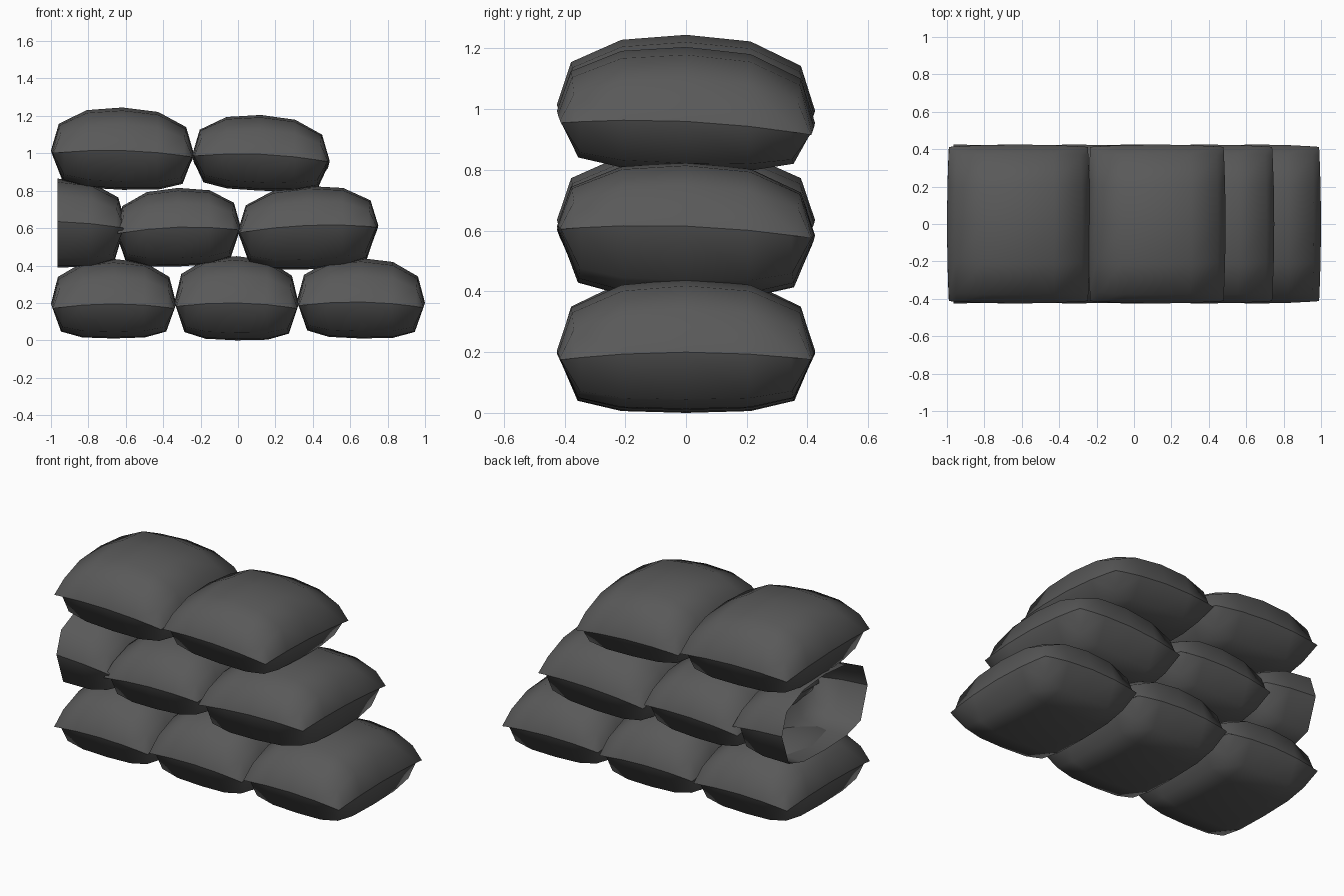
import bpy
import bmesh

cube = bpy.data.objects.get("Cube")
if cube:
    bpy.data.objects.remove(cube, do_unlink=True)

# Dark cloth
cloth = bpy.data.materials.new("dark_grey_cloth")
cloth.use_nodes = True
colour = (0.10, 0.10, 0.10, 1)
cloth.diffuse_color = colour
bsdf = cloth.node_tree.nodes["Principled BSDF"]
bsdf.inputs["Base Color"].default_value = colour
bsdf.inputs["Roughness"].default_value = 0.9

# Half profiles of a stuffed bag: (distance from centre, fullness)
TOP = [(0, 1), (0.5, 0.92), (0.89, 0.6), (1, 0)]
BOTTOM = [(0, 1), (0.5, 0.97), (0.84, 0.8), (1, 0)]
HALF_DEPTH = 0.425


def full_profile(half):
    return [(-p, f) for p, f in reversed(half[1:])] + half


def bag(name, x0, x1, low, seam, high, tilt=0, roll=0, cut=False):
    """Pillow between x0 and x1; a cut bag keeps only its +x half, left open."""
    centre, half = (x0 + x1) / 2, (x1 - x0) / 2
    bm = bmesh.new()
    for profile, height, side in ((TOP, high - seam, 1), (BOTTOM, low - seam, -1)):
        across = full_profile(profile)
        along = profile if cut else across
        rows = []
        for u, fu in along:
            row = []
            for v, fv in across:
                # Seam rises at the middle of each side, corners draw in
                bow = 0.025 * (1 - (u * v) ** 2)
                blend = fu * fv
                z = seam + bow * (1 - blend) + height * blend
                z += tilt * u + roll * v * (1 - 0.5 * blend)
                x = centre + half * u * (1 - 0.03 * v * v)
                y = HALF_DEPTH * v * (1 - 0.03 * u * u)
                row.append(bm.verts.new((x, y, z)))
            rows.append(row)
        for a, b in zip(rows, rows[1:]):
            for j in range(len(a) - 1):
                quad = (a[j], b[j], b[j + 1], a[j + 1])
                face = bm.faces.new(quad if side > 0 else quad[::-1])
                face.smooth = True
    # Stitch both shells into one seam and keep it crisp
    bmesh.ops.remove_doubles(bm, verts=bm.verts, dist=0.0005)
    for edge in bm.edges:
        if len(edge.link_faces) == 2:
            up, down = (f.normal for f in edge.link_faces)
            f1, f2 = edge.link_faces
            f1.normal_update()
            f2.normal_update()
            if f1.normal.z * f2.normal.z < 0:
                edge.smooth = False
    mesh = bpy.data.meshes.new(name)
    bm.to_mesh(mesh)
    bm.free()
    mesh.materials.append(cloth)
    obj = bpy.data.objects.new(name, mesh)
    bpy.context.collection.objects.link(obj)
    return obj


# Bottom course
bag("bottom_bag_right", -1.0, -0.33, 0.01, 0.17, 0.435)
bag("bottom_bag_middle", -0.34, 0.325, 0.0, 0.175, 0.45, tilt=-0.005)
bag("bottom_bag_left", 0.315, 1.0, 0.01, 0.18, 0.44, tilt=-0.005)

# Middle course, with a cut half bag at the end
bag("middle_half_bag", -1.33, -0.6, 0.39, 0.61, 0.865, tilt=-0.01, cut=True)
bag("middle_bag_centre", -0.655, 0.015, 0.395, 0.57, 0.815, tilt=0.01, roll=-0.01)
bag("middle_bag_left", 0.0, 0.75, 0.38, 0.575, 0.825, tilt=0.015, roll=-0.015)

# Top course
bag("top_bag_right", -1.0, -0.235, 0.805, 0.98, 1.245, tilt=-0.01, roll=-0.01)
bag("top_bag_left", -0.245, 0.49, 0.8, 0.95, 1.205, tilt=-0.015, roll=-0.02)
